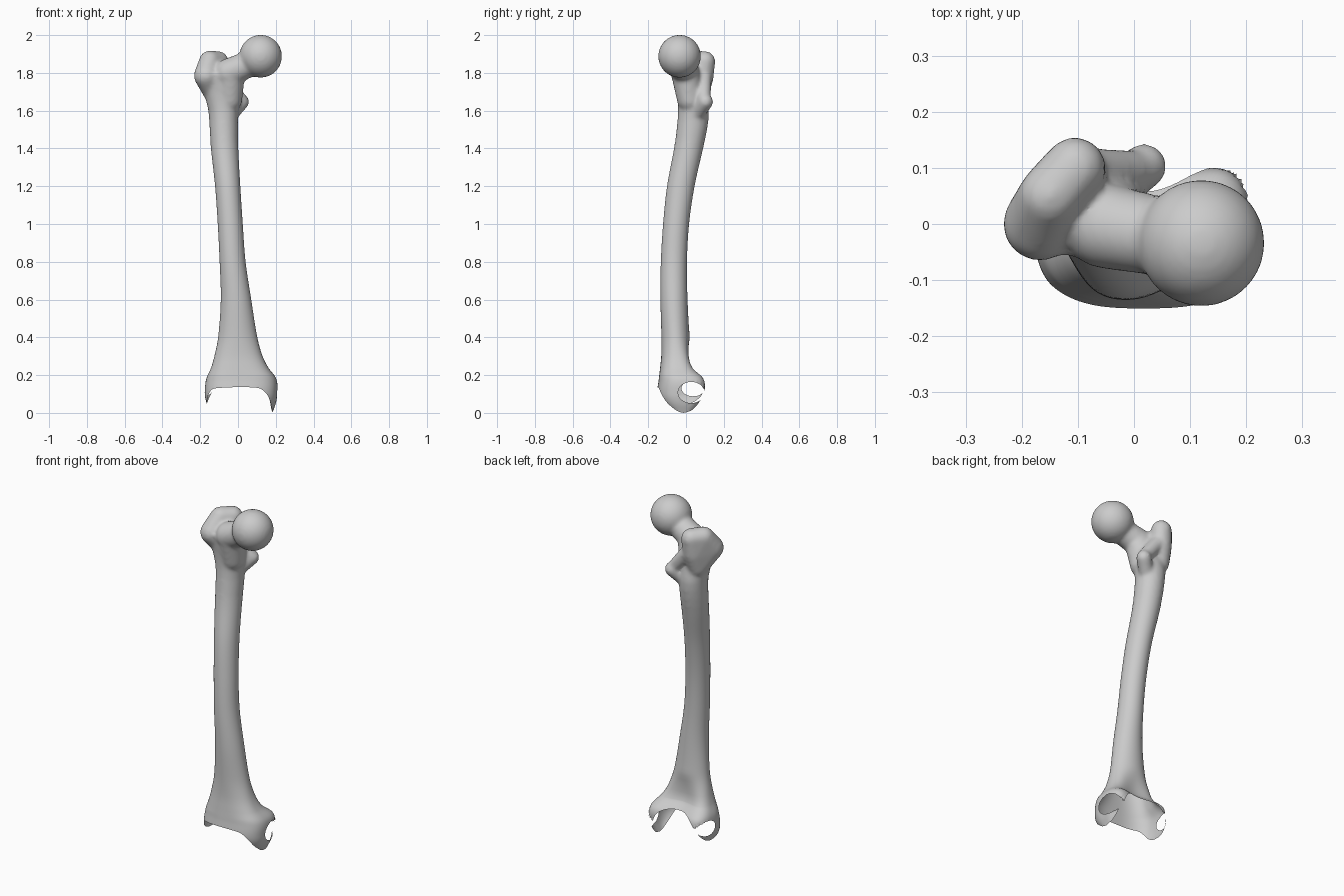
import bpy, bmesh, math
from mathutils import Vector, Matrix

if "Cube" in bpy.data.objects:
    bpy.data.objects.remove(bpy.data.objects["Cube"])

# Shaft sections: z, left, right, front, back
RINGS = [
    (0.00, -.150, .182, -.085, .060), (0.05, -.166, .200, -.133, .105),
    (0.10, -.176, .208, -.152, .130), (0.18, -.168, .203, -.144, .125),
    (0.24, -.142, .160, -.137, .060), (0.30, -.125, .130, -.131, .036),
    (0.40, -.105, .102, -.130, .020), (0.60, -.091, .070, -.135, .008),
    (0.80, -.097, .040, -.133, .005), (1.00, -.107, .025, -.121, .016),
    (1.20, -.121, .012, -.100, .045), (1.40, -.143, .001, -.063, .090),
    (1.50, -.150, .000, -.050, .112), (1.60, -.157, .002, -.042, .122),
    (1.70, -.180, .022, -.046, .105), (1.80, -.190, .000, -.060, .090)]

# Lower rim of the open end: degrees (0 = right, 90 = back), height
RIM = [(0, 0), (28, .022), (48, .09), (65, .17), (90, .20), (115, .18), (140, .10),
       (160, .06), (180, .05), (200, .07), (220, .12), (240, .132), (290, .132),
       (308, .10), (325, .045), (342, .012), (360, 0)]

# Side holes: side, y, z, half width, half height
HOLES = [(1, .028, .108, .070, .056), (-1, .038, .130, .062, .042)]


def interp(table, t):
    """Smooth interpolation of the rows of a table by their first column."""
    n = len(table)
    i = max(0, min(n - 2, sum(1 for r in table if r[0] <= t) - 1))
    a, b = table[i], table[i + 1]
    p, q = table[max(i - 1, 0)], table[min(i + 2, n - 1)]
    h = b[0] - a[0]
    s = (t - a[0]) / h
    out = []
    for k in range(1, len(a)):
        m0 = (b[k] - p[k]) / (b[0] - p[0]) * h
        m1 = (q[k] - a[k]) / (q[0] - a[0]) * h
        out.append((2*s**3 - 3*s**2 + 1) * a[k] + (s**3 - 2*s**2 + s) * m0
                   + (3*s**2 - 2*s**3) * b[k] + (s**3 - s**2) * m1)
    return out


def section(z, ang):
    """Point on the shaft wall at a height and angle."""
    x0, x1, y0, y1 = interp(RINGS, z)
    low = max(0, min(1, (.40 - z) / .2))
    e = 1 - .28 * low
    c, s = math.cos(ang), math.sin(ang)
    u = math.copysign(abs(c) ** e, c)
    v = math.copysign(abs(s) ** e, s)
    y = (y0 + y1) / 2 + v * (y1 - y0) / 2
    if s > 0:                                   # hollow at the back, above the knuckles
        y -= .05 * low * max(0, 1 - u * u) ** 2
    return Vector(((x0 + x1) / 2 + u * (x1 - x0) / 2, y, z))


def loft(bm, rows, n, cap=False):
    vs = [[bm.verts.new(p) for p in row] for row in rows]
    for a, b in zip(vs, vs[1:]):
        for i in range(n):
            j = (i + 1) % n
            bm.faces.new((a[i], a[j], b[j], b[i]))
    if cap:
        bm.faces.new(vs[0][::-1])
        bm.faces.new(vs[-1])


def hull(bm, *balls):
    """Convex skin around several balls (x, y, z, radius)."""
    tmp = bmesh.new()
    for x, y, z, r in balls:
        bmesh.ops.create_uvsphere(tmp, u_segments=28, v_segments=18, radius=r,
                                  matrix=Matrix.Translation((x, y, z)))
    if len(balls) > 1:
        res = bmesh.ops.convex_hull(tmp, input=tmp.verts[:])
        junk = set(res['geom_interior']) | set(res['geom_unused'])
        bmesh.ops.delete(tmp, geom=[v for v in junk if isinstance(v, bmesh.types.BMVert)],
                         context='VERTS')
    me = bpy.data.meshes.new("tmp")
    tmp.to_mesh(me)
    tmp.free()
    bm.from_mesh(me)
    bpy.data.meshes.remove(me)


def make(name, bm):
    bmesh.ops.recalc_face_normals(bm, faces=bm.faces[:])
    me = bpy.data.meshes.new(name)
    bm.to_mesh(me)
    bm.free()
    ob = bpy.data.objects.new(name, me)
    bpy.context.collection.objects.link(ob)
    me.shade_smooth()
    return ob


# Shaft with the open, flared lower end
N = 112
angs = [2 * math.pi * i / N for i in range(N)]
rim = [interp(RIM, math.degrees(a))[0] for a in angs]
rows = [[section(rim[i] + (.24 - rim[i]) * t / 22, a) for i, a in enumerate(angs)]
        for t in range(22)]
rows += [[section(.24 + (1.43 - .24) * t / 48, a) for a in angs] for t in range(49)]
bm = bmesh.new()
loft(bm, rows, N)

# Holes in both side walls, with edges rounded onto an ellipse
for side, hy, hz, ry, rz in HOLES:
    def rel(p):
        return Vector(((p.y - hy) / ry, (p.z - hz) / rz))
    gone = [f for f in bm.faces if f.calc_center_median().x * side > .11
            and rel(f.calc_center_median()).length < 1]
    edge = {v for f in gone for v in f.verts}
    bmesh.ops.delete(bm, geom=gone, context='FACES')
    for v in edge:
        if v.is_valid:
            d = rel(v.co).normalized()
            v.co.y, v.co.z = hy + d.x * ry, hz + d.y * rz
make("shaft_and_lower_end", bm)

# Upper end: shaft top, head, neck, large and small bumps blended together
bm = bmesh.new()
up = angs[::2]
loft(bm, [[section(1.30 + .05 * t, a) for a in up] for t in range(11)], len(up), cap=True)
hull(bm, (.120, -.034, 1.888, .1135))                                   # head
hull(bm, (.085, -.030, 1.860, .068), (-.050, -.004, 1.800, .076))       # neck
hull(bm, (-.040, .000, 1.780, .075), (-.045, .020, 1.660, .068))        # neck root
hull(bm, (-.168, .000, 1.785, .066), (-.150, .050, 1.862, .056),
     (-.105, .100, 1.860, .055), (-.110, .085, 1.770, .060),
     (-.120, .060, 1.680, .055))                                        # large bump
hull(bm, (-.095, .095, 1.790, .042), (.012, .095, 1.660, .036))         # crest
hull(bm, (.018, .103, 1.647, .041), (-.030, .065, 1.590, .040))         # small bump
top = make("upper_end", bm)
bpy.context.view_layer.objects.active = top
top.select_set(True)
m = top.modifiers.new("blend", 'REMESH')
m.mode, m.voxel_size, m.use_smooth_shade = 'VOXEL', .009, True
m = top.modifiers.new("soften", 'SMOOTH')
m.factor, m.iterations = .5, 12
for name in ("blend", "soften"):
    bpy.ops.object.modifier_apply(modifier=name)

# Trim the upper end where it meets the shaft
bm = bmesh.new()
bm.from_mesh(top.data)
bmesh.ops.bisect_plane(bm, geom=bm.verts[:] + bm.edges[:] + bm.faces[:],
                       plane_co=(0, 0, 1.42), plane_no=(0, 0, 1), clear_inner=True)
bm.to_mesh(top.data)
bm.free()
top.data.shade_smooth()
